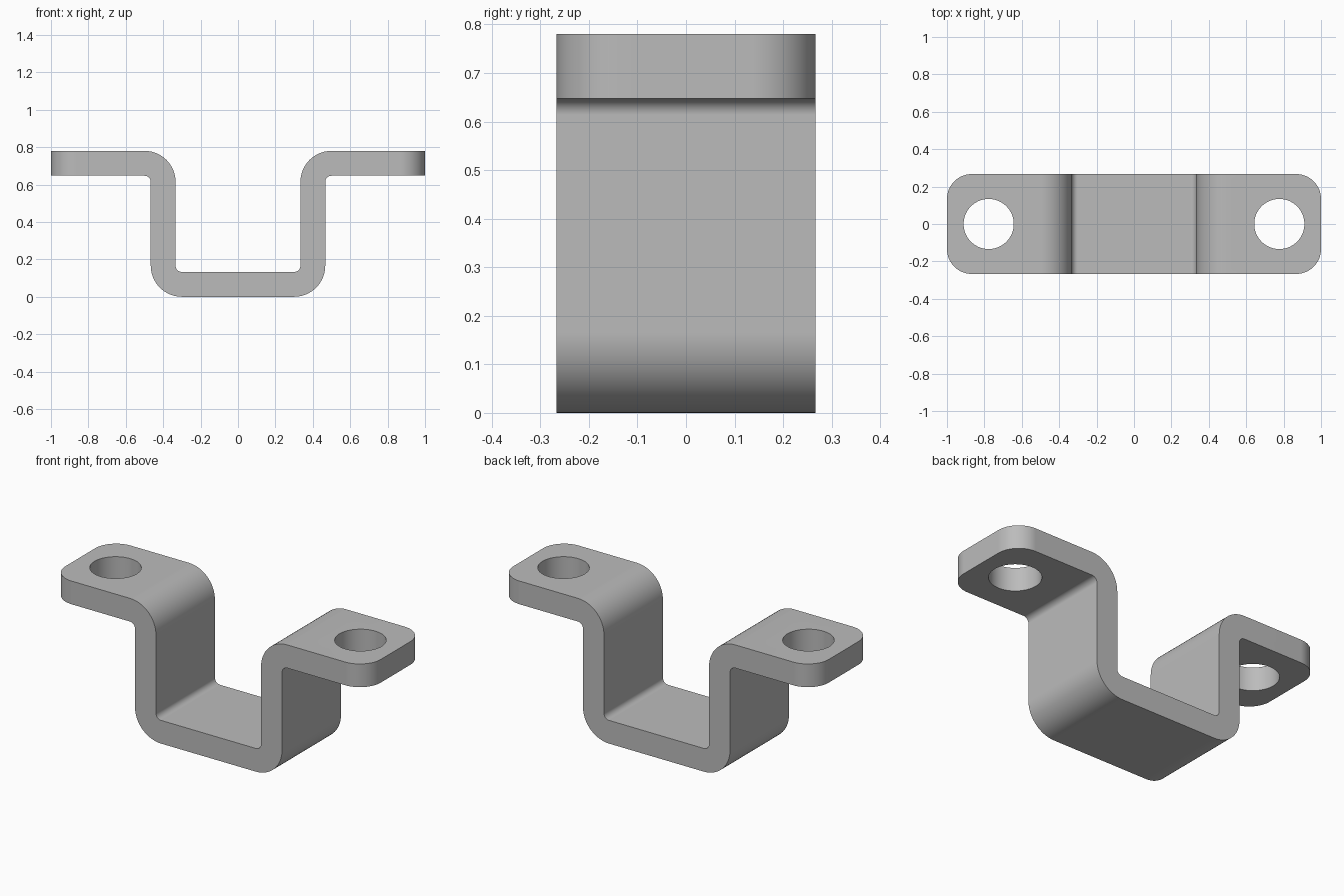
import bpy, bmesh
from math import sin, cos, pi

if "Cube" in bpy.data.objects:
    bpy.data.objects.remove(bpy.data.objects["Cube"])

HALF_W, HEIGHT, T = 0.267, 0.78, 0.133   # half width, total height, sheet thickness
BEND_IN = 0.033                          # inner bend radius
BEND_OUT = BEND_IN + T
WALL_X = 0.4                             # middle of each upright wall
CORNER = 0.133                           # rounded tab ends
HOLE_X, HOLE_R = 0.777, 0.134

steel = bpy.data.materials.new("plain_grey")
steel.use_nodes = True
GREY = (0.5, 0.5, 0.5, 1)
steel.diffuse_color = GREY
steel.node_tree.nodes["Principled BSDF"].inputs["Base Color"].default_value = GREY


def arc(cx, cy, r, a0, a1, n=16):
    return [(cx + r * cos(a0 + (a1 - a0) * i / n),
             cy + r * sin(a0 + (a1 - a0) * i / n)) for i in range(n + 1)]


def prism(name, outline, direction, start, end):
    """Extrude a closed outline along y (outline in xz) or z (outline in xy)."""
    bm = bmesh.new()
    place = (lambda u, v: (u, start, v)) if direction == "y" else (lambda u, v: (u, v, start))
    face = bm.faces.new([bm.verts.new(place(u, v)) for u, v in outline])
    moved = bmesh.ops.extrude_face_region(bm, geom=[face])["geom"]
    step = (0, end - start, 0) if direction == "y" else (0, 0, end - start)
    bmesh.ops.translate(bm, vec=step, verts=[g for g in moved if isinstance(g, bmesh.types.BMVert)])
    bmesh.ops.recalc_face_normals(bm, faces=bm.faces)
    mesh = bpy.data.meshes.new(name)
    bm.to_mesh(mesh)
    bm.free()
    mesh.materials.append(steel)
    ob = bpy.data.objects.new(name, mesh)
    bpy.context.collection.objects.link(ob)
    return ob


def half_strip(r_top, r_bottom, z_tab):
    """One surface of the bent sheet, from the +x tab down to the floor."""
    c = BEND_IN + T / 2
    return ([(1.1, z_tab)]
            + arc(WALL_X + c, HEIGHT - T / 2 - c, r_top, pi / 2, pi)
            + arc(WALL_X - c, T / 2 + c, r_bottom, 0, -pi / 2))


def mirrored(points):
    return [(-x, z) for x, z in reversed(points)]


# Bent sheet, oversized so the plan outline can trim it
upper = half_strip(BEND_OUT, BEND_IN, HEIGHT)
lower = half_strip(BEND_IN, BEND_OUT, HEIGHT - T)
upper += mirrored(upper)
lower += mirrored(lower)
bracket = prism("bracket", upper + lower[::-1], "y", -0.35, 0.35)

# Rounded plan outline and the two bolt holes
ix, iy = 1 - CORNER, HALF_W - CORNER
plan = []
for k, (sx, sy) in enumerate([(1, 1), (-1, 1), (-1, -1), (1, -1)]):
    plan += arc(sx * ix, sy * iy, CORNER, k * pi / 2, (k + 1) * pi / 2)
cutters = [(prism("plan_trim", plan, "z", -0.2, 1), "INTERSECT")]
for side, s in (("left", 1), ("right", -1)):
    circle = arc(s * HOLE_X, 0, HOLE_R, 0, 2 * pi, 64)[:-1]
    cutters.append((prism(side + "_hole_cutter", circle, "z", 0.5, 1), "DIFFERENCE"))

for cutter, operation in cutters:
    cutter.hide_render = True
    mod = bracket.modifiers.new(cutter.name, "BOOLEAN")
    mod.operation, mod.solver, mod.object = operation, "EXACT", cutter

# Bake the cuts and drop the cutters
result = bpy.data.meshes.new_from_object(
    bracket.evaluated_get(bpy.context.evaluated_depsgraph_get()))
bracket.modifiers.clear()
bracket.data = result
for cutter, _ in cutters:
    bpy.data.objects.remove(cutter)

# Smooth bends with crisp rims
bpy.ops.object.select_all(action="DESELECT")
bracket.select_set(True)
bpy.context.view_layer.objects.active = bracket
bpy.ops.object.shade_smooth_by_angle(angle=pi / 6)
weighted = bracket.modifiers.new("flat_face_normals", "WEIGHTED_NORMAL")
weighted.keep_sharp = True
